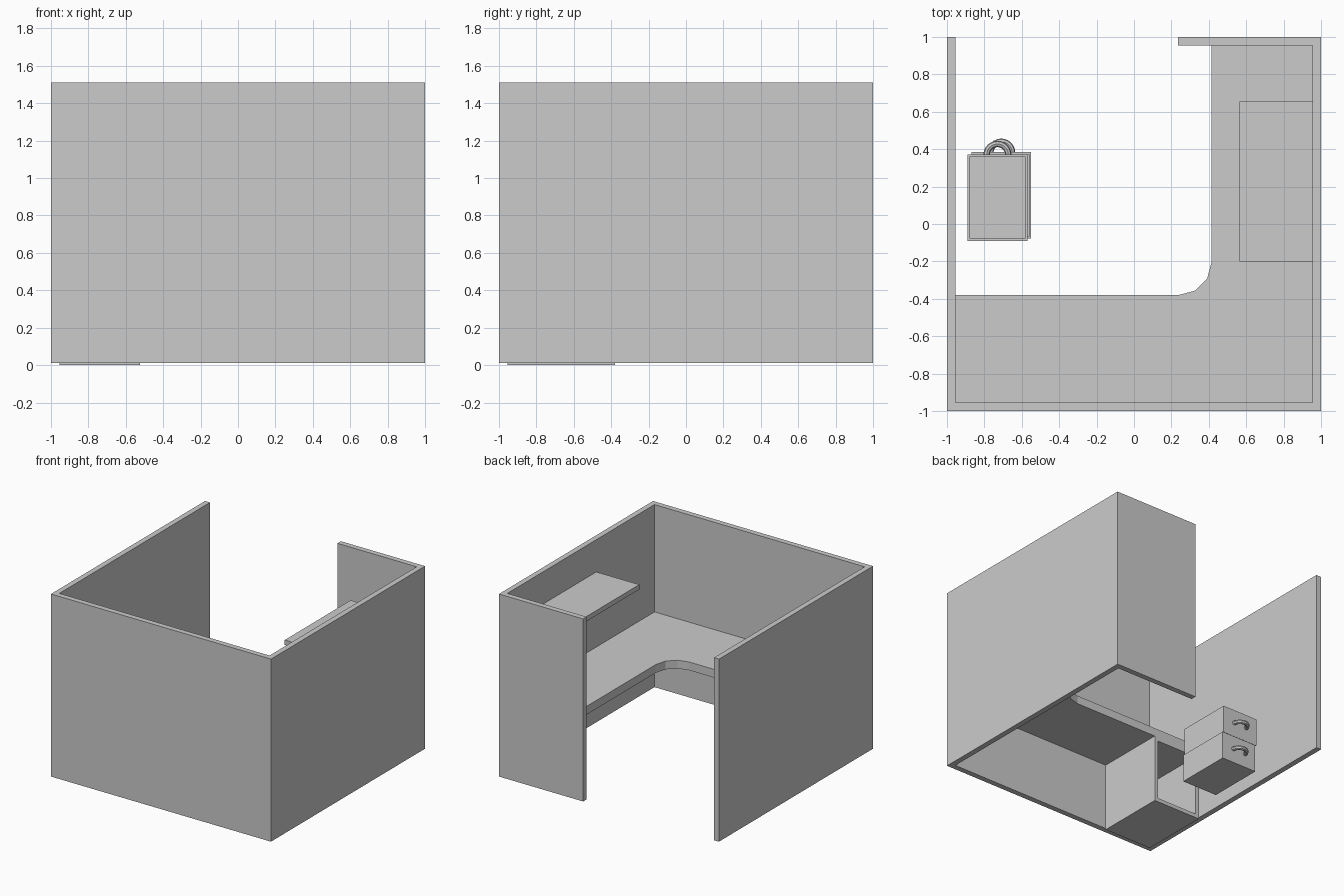
import bpy, bmesh, math
from mathutils import Vector

if "Cube" in bpy.data.objects:
    bpy.data.objects.remove(bpy.data.objects["Cube"])


def finish(name, bm):
    bmesh.ops.recalc_face_normals(bm, faces=bm.faces)
    me = bpy.data.meshes.new(name)
    bm.to_mesh(me)
    bm.free()
    ob = bpy.data.objects.new(name, me)
    bpy.context.collection.objects.link(ob)
    return ob


def prism(name, outline, z0, z1):
    """Extrude a flat outline upwards."""
    bm = bmesh.new()
    base = bm.faces.new([bm.verts.new((x, y, z0)) for x, y in outline])
    ext = bmesh.ops.extrude_face_region(bm, geom=[base], use_keep_orig=True)
    verts = [g for g in ext["geom"] if isinstance(g, bmesh.types.BMVert)]
    bmesh.ops.translate(bm, verts=verts, vec=(0, 0, z1 - z0))
    return finish(name, bm)


def rect(x0, x1, y0, y1):
    return [(x0, y0), (x1, y0), (x1, y1), (x0, y1)]


def open_box(name, lo, hi, direction, wall, depth):
    """Box hollowed out through the face that points in the given direction."""
    lo, hi = Vector(lo), Vector(hi)
    bm = bmesh.new()
    bmesh.ops.create_cube(bm, size=1)
    bmesh.ops.scale(bm, vec=hi - lo, verts=bm.verts)
    bmesh.ops.translate(bm, vec=(lo + hi) / 2, verts=bm.verts)
    bm.normal_update()
    face = max(bm.faces, key=lambda f: f.normal.dot(Vector(direction)))
    bmesh.ops.inset_individual(bm, faces=[face], thickness=wall)
    ext = bmesh.ops.extrude_discrete_faces(bm, faces=[face])
    bmesh.ops.translate(bm, verts=ext["faces"][0].verts,
                        vec=-depth * Vector(direction))
    return finish(name, bm)


def handle(name, centre, radius, thickness):
    """Half-ring pull lying flat, bulging towards the back."""
    cu = bpy.data.curves.new(name, 'CURVE')
    cu.dimensions = '3D'
    cu.bevel_depth = thickness
    cu.bevel_resolution = 2
    cu.use_fill_caps = True
    n = 12
    sp = cu.splines.new('POLY')
    sp.points.add(n)
    for i, p in enumerate(sp.points):
        a = math.pi * i / n
        p.co = (centre[0] + radius * math.cos(a),
                centre[1] + radius * math.sin(a), centre[2], 1)
    tmp = bpy.data.objects.new(name + "_path", cu)
    bpy.context.collection.objects.link(tmp)
    dg = bpy.context.evaluated_depsgraph_get()
    me = bpy.data.meshes.new_from_object(tmp.evaluated_get(dg))
    bpy.data.objects.remove(tmp)
    ob = bpy.data.objects.new(name, me)
    bpy.context.collection.objects.link(ob)
    bpy.context.view_layer.objects.active = ob
    ob.select_set(True)
    bpy.ops.object.shade_smooth_by_angle(angle=math.radians(40))
    ob.select_set(False)


# Partition walls: one continuous outline with the doorway at the back
W = 0.955
prism("partition_walls",
      [(-1, -1), (1, -1), (1, 1), (0.235, 1), (0.235, W), (W, W),
       (W, -W), (-W, -W), (-W, 1), (-1, 1)], 0.01, 1.51)

# L-shaped desk with a faceted inner corner
R, cx, cy = 0.177, 0.238, -0.203
corner = [(cx + R * math.sin(math.radians(a)), cy - R * math.cos(math.radians(a)))
          for a in (0, 30, 60, 90)]
prism("desk_top",
      [(-W, -W), (W, -W), (W, W), (cx + R, W)] + corner[::-1] + [(-W, cy - R)],
      0.56, 0.628)

# Wall shelf
prism("wall_shelf", rect(0.565, W, -0.2, 0.655), 1.205, 1.245)

# Drawer cabinet, open towards the back
open_box("drawer_cabinet", (-W, -W, 0), (-0.523, -0.38, 0.56),
         (0, 1, 0), 0.045, 0.5)

# Two loose drawers with pulls
for name, x, y, z in (("upper_drawer", -0.89, -0.09, 0.28),
                      ("lower_drawer", -0.87, -0.078, 0.042)):
    open_box(name, (x, y, z), (x + 0.32, y + 0.462, z + 0.228),
             (0, 0, 1), 0.017, 0.21)
    handle(name + "_handle", (x + 0.16, y + 0.46, z + 0.115), 0.058, 0.017)
